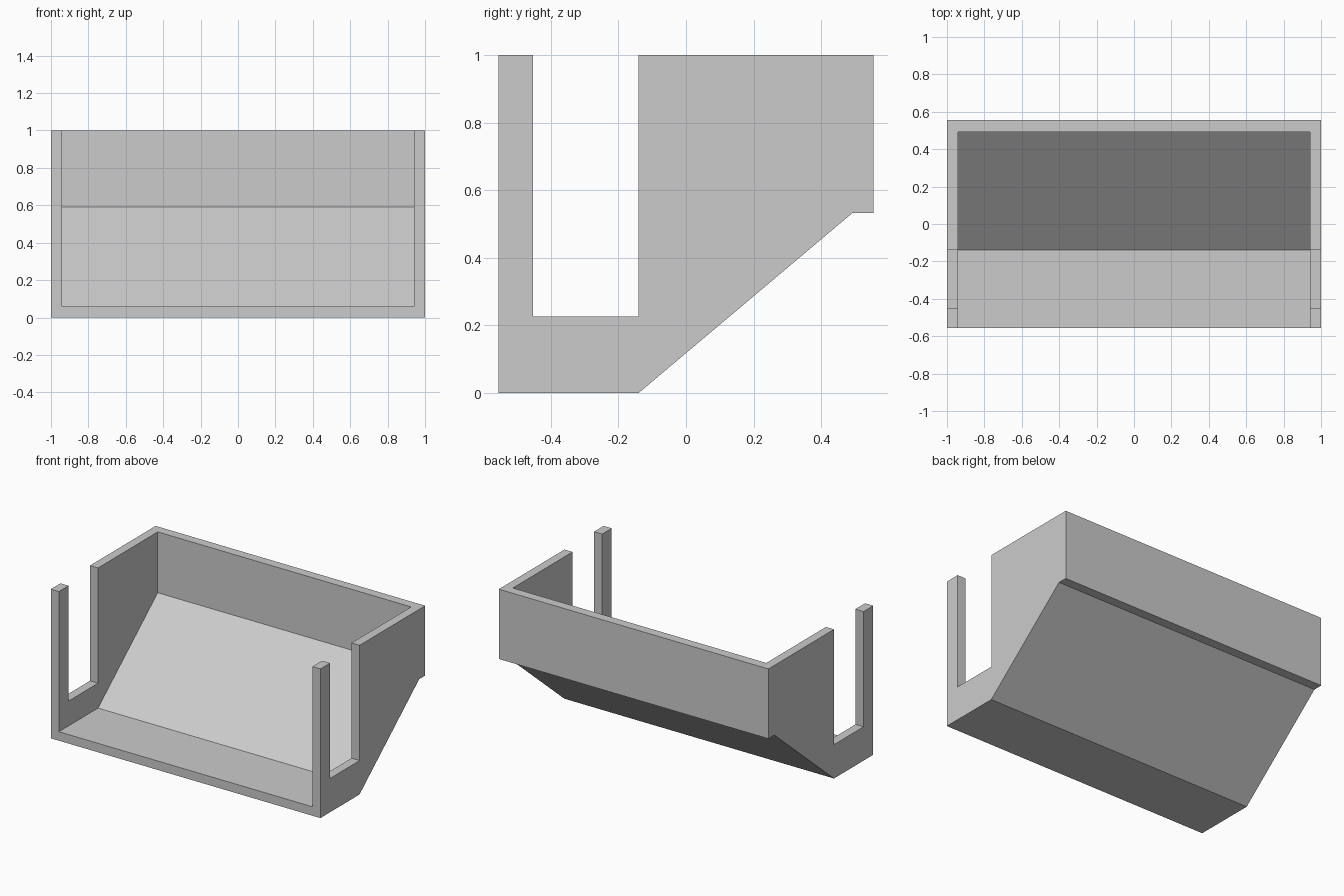
import bpy
import bmesh

default = bpy.data.objects.get("Cube")
if default:
    bpy.data.objects.remove(default, do_unlink=True)

# Single plain grey
grey = bpy.data.materials.new("plain grey")
grey.use_nodes = True
colour = (0.6, 0.6, 0.6, 1.0)
grey.diffuse_color = colour
grey.node_tree.nodes["Principled BSDF"].inputs["Base Color"].default_value = colour


def extrude_profile(name, profile, half_width):
    """Extrude a (y, z) outline symmetrically along x."""
    bm = bmesh.new()
    face = bm.faces.new([bm.verts.new((-half_width, y, z)) for y, z in profile])
    moved = bmesh.ops.extrude_face_region(bm, geom=[face])["geom"]
    verts = [v for v in moved if isinstance(v, bmesh.types.BMVert)]
    bmesh.ops.translate(bm, verts=verts, vec=(2 * half_width, 0, 0))
    bmesh.ops.recalc_face_normals(bm, faces=bm.faces)
    mesh = bpy.data.meshes.new(name)
    bm.to_mesh(mesh)
    bm.free()
    mesh.materials.append(grey)
    obj = bpy.data.objects.new(name, mesh)
    bpy.context.collection.objects.link(obj)
    return obj


FRONT, BACK, TOP, WALL = -0.555, 0.555, 1.0, 0.06
BEND, POST, NOTCH = -0.14, -0.453, 0.227   # slope start, post back, notch floor
INNER_BACK, STEP = 0.492, 0.532            # back wall inside, back wall underside

# Side silhouette: front post, notch, back panel, sloping underside
bin_body = extrude_profile("open_front_bin", [
    (FRONT, 0), (BEND, 0), (INNER_BACK, STEP), (BACK, STEP), (BACK, TOP),
    (BEND, TOP), (BEND, NOTCH), (POST, NOTCH), (POST, TOP), (FRONT, TOP)], 1.0)

# Cavity, open at the front and top, following the sloped floor
cavity = extrude_profile("cavity_cutter", [
    (FRONT - 0.2, WALL), (BEND, WALL), (INNER_BACK, STEP + WALL),
    (INNER_BACK, TOP + 0.2), (FRONT - 0.2, TOP + 0.2)], 1.0 - WALL)
cavity.hide_render = True

cut = bin_body.modifiers.new("hollow", 'BOOLEAN')
cut.operation = 'DIFFERENCE'
cut.solver = 'EXACT'
cut.object = cavity
bpy.context.view_layer.objects.active = bin_body
bpy.ops.object.modifier_apply(modifier=cut.name)
bpy.data.objects.remove(cavity, do_unlink=True)
